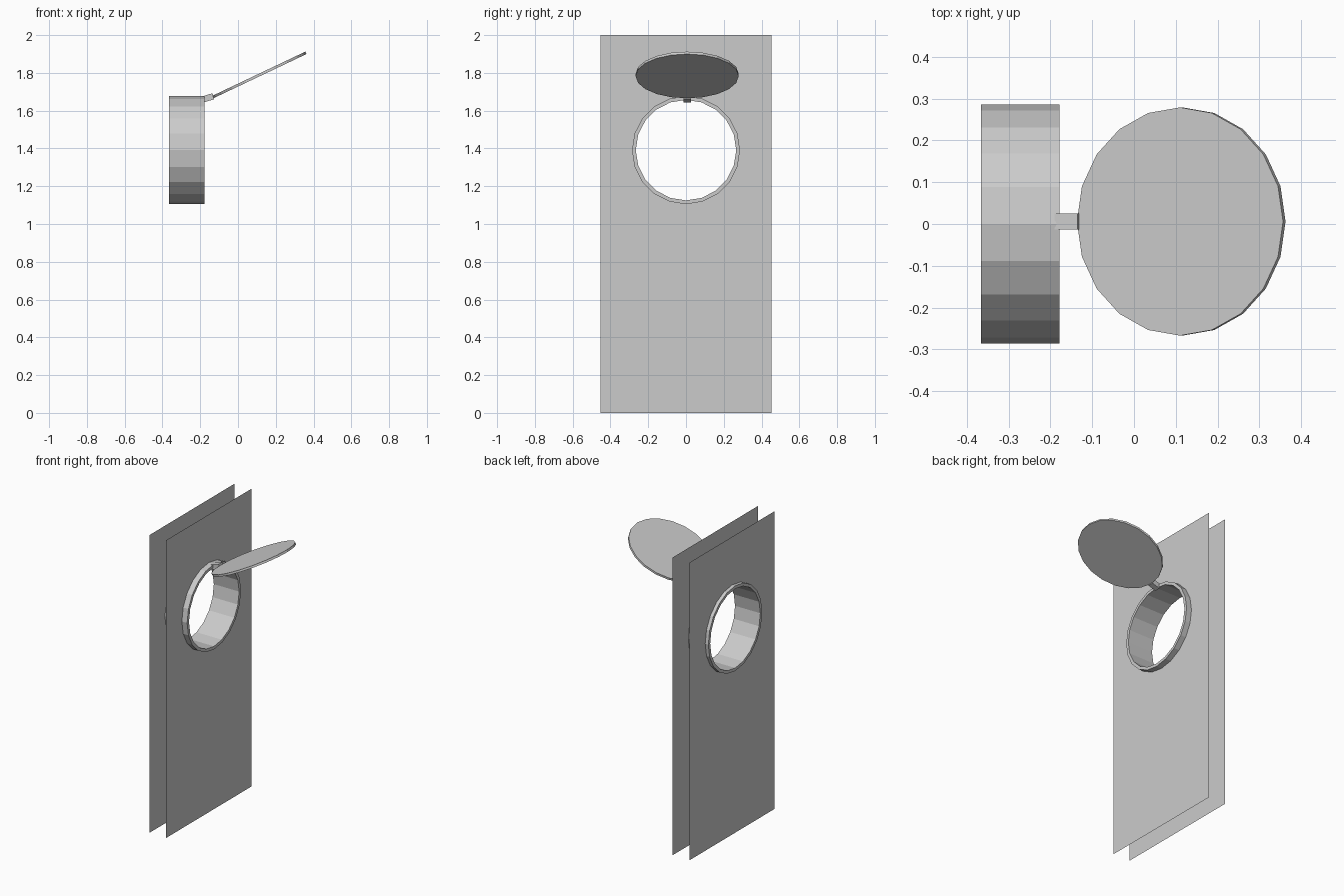
import bpy, bmesh
from math import sin, cos, pi, radians
from mathutils import Matrix

if "Cube" in bpy.data.objects:
    bpy.data.objects.remove(bpy.data.objects["Cube"])

SIDES = 20
RING_Z = 1.391
R_OUT, R_IN = 0.286, 0.266


def add_object(name, bm):
    mesh = bpy.data.meshes.new(name)
    bm.to_mesh(mesh)
    bm.free()
    obj = bpy.data.objects.new(name, mesh)
    bpy.context.collection.objects.link(obj)
    return obj


def circle(bm, x, r):
    return [bm.verts.new((x, r * cos(2 * pi * i / SIDES), RING_Z + r * sin(2 * pi * i / SIDES)))
            for i in range(SIDES)]


def panel(name, x):
    # Single-sheet wall with a round hole that the ring passes through
    bm = bmesh.new()
    frame = [bm.verts.new((x, y, z)) for y, z in
             ((-0.452, 0), (0.452, 0), (0.452, 2), (-0.452, 2))]
    edges = []
    for loop in (frame, circle(bm, x, 0.276)):
        edges += [bm.edges.new((loop[i - 1], loop[i])) for i in range(len(loop))]
    bmesh.ops.triangle_fill(bm, edges=edges, use_beauty=True)
    bmesh.ops.dissolve_limit(bm, angle_limit=0.01, verts=bm.verts[:], edges=bm.edges[:])
    return add_object(name, bm)


panel("outer_panel", -0.343)
panel("inner_panel", -0.217)

# Porthole ring: tube with flat annular ends
bm = bmesh.new()
x0, x1 = -0.366, -0.178
loops = [circle(bm, x, r) for x, r in ((x0, R_OUT), (x1, R_OUT), (x1, R_IN), (x0, R_IN))]
for k in range(4):
    a, b = loops[k - 1], loops[k]
    for i in range(SIDES):
        bm.faces.new((a[i - 1], a[i], b[i], b[i - 1]))
bmesh.ops.recalc_face_normals(bm, faces=bm.faces[:])
add_object("porthole_ring", bm)

# Open lid
bm = bmesh.new()
bmesh.ops.create_cone(bm, cap_ends=True, segments=SIDES, radius1=0.273, radius2=0.273, depth=0.014,
                      matrix=Matrix.Translation((0.113, 0.006, 1.789)) @ Matrix.Rotation(radians(-25.4), 4, 'Y'))
add_object("porthole_lid", bm)

# Hinge block between ring and lid
bm = bmesh.new()
bmesh.ops.create_cube(bm, size=1, matrix=Matrix.Translation((-0.158, 0.006, 1.668))
                      @ Matrix.Rotation(radians(-17), 4, 'Y')
                      @ Matrix.Diagonal((0.058, 0.039, 0.033, 1)))
add_object("hinge", bm)
